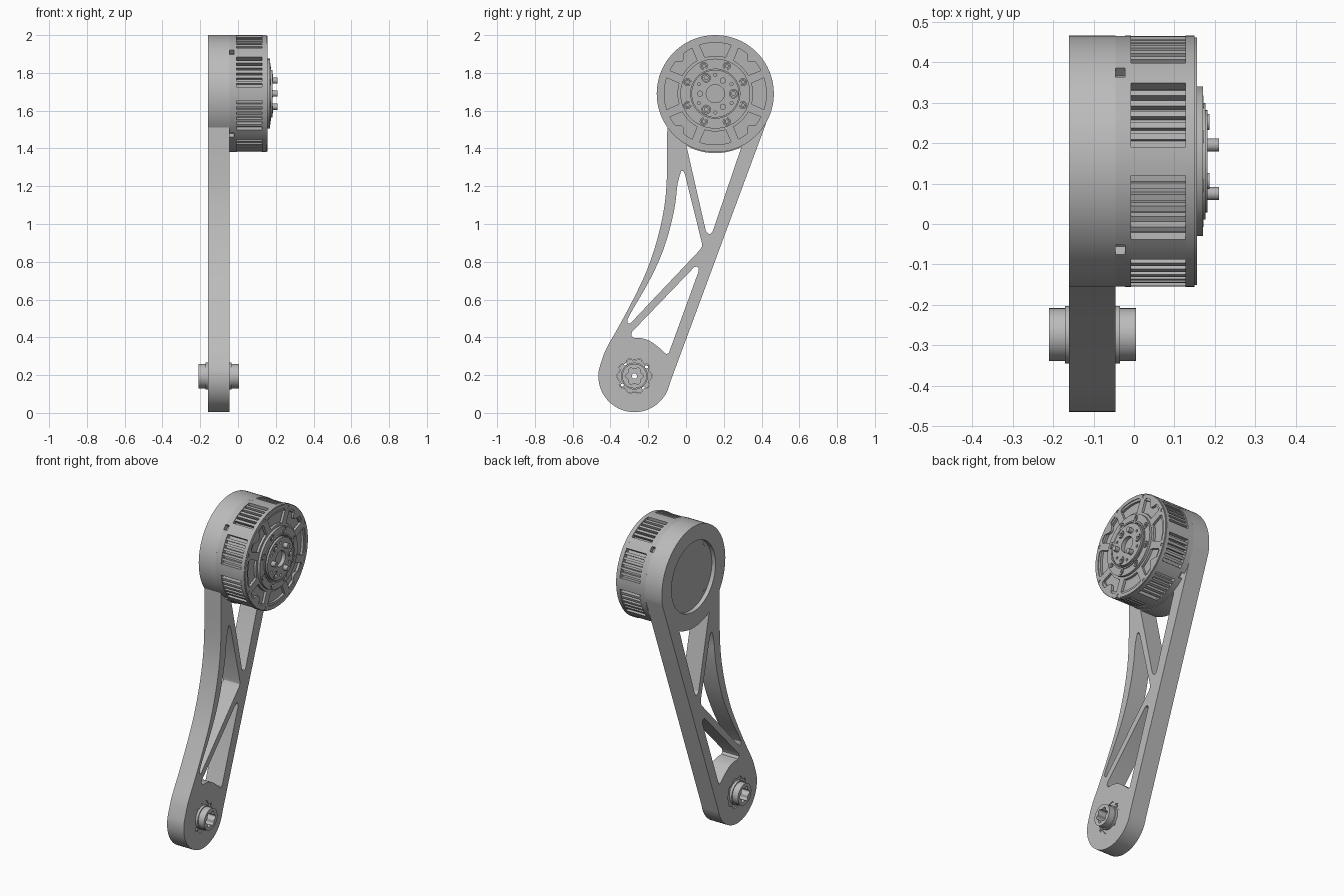
import bpy, bmesh
from math import sin, cos, radians
from mathutils import Matrix, Vector

cube = bpy.data.objects.get("Cube")
if cube:
    bpy.data.objects.remove(cube, do_unlink=True)


def material(name, grey):
    m = bpy.data.materials.new(name)
    m.use_nodes = True
    m.diffuse_color = (grey, grey, grey, 1)
    bsdf = next(n for n in m.node_tree.nodes if n.type == 'BSDF_PRINCIPLED')
    bsdf.inputs["Base Color"].default_value = (grey, grey, grey, 1)
    return m


ARM = material("light grey", 0.5)
MOTOR = material("mid grey", 0.45)

HUB = (0.155, 1.69)       # motor axis in (y, z)
JOINT = (-0.273, 0.195)   # lower shaft axis in (y, z)
R = 0.31
# local x, y, z -> world y, z, x
TO_WORLD = Matrix(((0, 0, 1, 0), (1, 0, 0, 0), (0, 1, 0, 0), (0, 0, 0, 1)))
parts = []


def polar(c, r, a):
    return (c[0] + r * cos(radians(a)), c[1] + r * sin(radians(a)))


def arc(c, r, a0, a1, step=4):
    n = max(1, round(abs(a1 - a0) / step))
    return [polar(c, r, a0 + (a1 - a0) * i / n) for i in range(n + 1)]


def circle(c, r, n=96):
    return [polar(c, r, 360 * i / n) for i in range(n)]


def sector(c, r0, r1, a0, a1):
    return arc(c, r1, a0, a1) + arc(c, r0, a1, a0)


def flower(c, r, depth, lobes):
    return [polar(c, r + depth * cos(radians(a * lobes)), a) for a in range(0, 360, 3)]


def circles_around(c, ring, r, angles, n=16):
    return [circle(polar(c, ring, a), r, n) for a in angles]


def smooth_path(pts, n=4):
    """Catmull-Rom curve through the points."""
    p = [Vector(q) for q in pts]
    p = [2 * p[0] - p[1]] + p + [2 * p[-1] - p[-2]]
    out = []
    for a, b, c, d in zip(p, p[1:], p[2:], p[3:]):
        for i in range(n):
            t = i / n
            out.append(tuple(b + 0.5 * t * ((c - a) + t * ((2 * a - 5 * b + 4 * c - d)
                                                          + t * (3 * b - a - 3 * c + d)))))
    return out + [tuple(pts[-1])]


def plate(name, loops, x0, x1, mat=MOTOR):
    """Filled outlines (inner loops are holes) extruded from x0 to x1."""
    cu = bpy.data.curves.new(name, 'CURVE')
    cu.dimensions = '2D'
    cu.fill_mode = 'BOTH'
    cu.extrude = (x1 - x0) / 2
    for loop in loops:
        s = cu.splines.new('POLY')
        s.points.add(len(loop) - 1)
        for pt, (u, v) in zip(s.points, loop):
            pt.co = (u, v, 0, 1)
        s.use_cyclic_u = True
    tmp = bpy.data.objects.new(name + "_outline", cu)
    bpy.context.collection.objects.link(tmp)
    deps = bpy.context.evaluated_depsgraph_get()
    mesh = bpy.data.meshes.new_from_object(tmp.evaluated_get(deps))
    bpy.data.objects.remove(tmp, do_unlink=True)
    bpy.data.curves.remove(cu)
    mesh.transform(Matrix.Translation(((x0 + x1) / 2, 0, 0)) @ TO_WORLD)
    bm = bmesh.new()
    bm.from_mesh(mesh)
    bmesh.ops.remove_doubles(bm, verts=bm.verts, dist=1e-5)
    bmesh.ops.recalc_face_normals(bm, faces=bm.faces)
    bm.to_mesh(mesh)
    bm.free()
    mesh.materials.clear()
    mesh.materials.append(mat)
    ob = bpy.data.objects.new(name, mesh)
    bpy.context.collection.objects.link(ob)
    parts.append(ob)
    return ob


# --- Arm: outline with a curved front edge, truss windows and motor seat
front_edge = smooth_path([(-.1, 1.44), (-.1, 1.31), (-.105, 1.18), (-.12, 1.06), (-.153, .916),
                          (-.206, .757), (-.28, .6), (-.36, .45), (-.422, .34), (-.452, .26)])
outline = arc(HUB, R, -11.7, 215) + front_edge + arc(JOINT, 0.191, 170, 348.3)
long_window = smooth_path([(-.026, 1.28), (-.045, 1.21), (-.058, 1.1), (-.09, .958), (-.137, .82),
                           (-.206, .678), (-.28, .551), (-.311, .493)])
long_window += [(-.309, .475), (-.296, .472), (.074, .863), (.084, .88), (.084, .9),
                (-.005, 1.26), (-.014, 1.28)]
top_window = arc(HUB, 0.315, 241, 296) + [(.142, .963), (.133, .949), (.121, .946), (.105, .963)]
low_window = [(.045, .773), (-.285, .43), (-.29, .412), (-.28, .398)]
low_window += smooth_path([(-.24, .396), (-.2, .385), (-.153, .354), (-.106, .312)])
low_window += [(-.092, .314), (.066, .747), (.068, .765), (.058, .775)]
plate("arm", [outline, long_window, top_window, low_window,
              circle(HUB, 0.215), flower(JOINT, 0.09, 0.006, 10)], -0.16, -0.046, ARM)

# --- Motor back cover seated in the arm
plate("motor_back_cover", [circle(HUB, 0.2145)], -0.135, -0.04)
plate("back_cover_tabs", [sector(HUB, 0.195, 0.214, a - 4, a + 4) for a in range(45, 360, 90)],
      -0.136, -0.125)

# --- Motor housing: core, notched base ring, pillars and cooling fins
EIGHT = [22.5 + 45 * i for i in range(8)]
plate("motor_core", [circle(HUB, 0.283)], -0.045, 0.135)
plate("base_ring", [sector(HUB, 0.27, R, a + 3, a + 87) for a in range(45, 360, 90)],
      -0.046, -0.022)
plate("base_band", [circle(HUB, R), circle(HUB, 0.27)], -0.022, -0.008)
plate("housing_pillars", [sector(HUB, 0.275, R, a - 6.5, a + 6.5) for a in range(0, 360, 45)],
      -0.008, 0.127)
plate("cooling_fins", [sector(HUB, 0.275, 0.306, a + k - 1.4, a + k + 1.4)
                       for a in EIGHT for k in (-11, -5.5, 0, 5.5, 11)], -0.008, 0.127)
plate("front_band", [circle(HUB, R), circle(HUB, 0.27)], 0.127, 0.15)


# --- Front face: eight pockets, every second one with a bump in its outer wall
def pocket(a):
    bump = 0.04 if a % 90 else 0.0
    outer = []
    for i in range(-18, 19):
        edge = max(0, abs(i) - 15) / 3
        r = 0.284 - 0.014 * edge ** 2 - bump * max(0, cos(radians(i * 11)))
        outer.append(polar(HUB, r, a + i))
    return outer + arc(HUB, 0.2, a + 16, a - 16)


rim_screws = circles_around(HUB, 0.293, 0.009, EIGHT)
plate("front_face", [circle(HUB, 0.306)] + [pocket(a) for a in range(0, 360, 45)] + rim_screws,
      0.14, 0.155)
plate("rim_screws", circles_around(HUB, 0.293, 0.007, EIGHT), 0.13, 0.153)

# --- Output hub: stepped discs, screws and drive pins
BORE = circle(HUB, 0.048, 48)
plate("hub_flange", [circle(HUB, 0.185), circle(HUB, 0.13)]
      + circles_around(HUB, 0.159, 0.019, EIGHT, 24), 0.14, 0.17)
plate("hub_screws", [c for r in (0.016, 0.008)
                     for c in circles_around(HUB, 0.159, r, EIGHT)], 0.14, 0.172)
plate("hub_collar", [circle(HUB, 0.144), circle(HUB, 0.135)], 0.17, 0.176)
SCREWS, PINS = (0, 120, 240), (60, 180, 300)
plate("output_disc", [circle(HUB, 0.126), BORE]
      + circles_around(HUB, 0.097, 0.023, SCREWS, 24)
      + circles_around(HUB, 0.1, 0.008, (30, 90, 150, 210, 270, 330)), 0.14, 0.182)
plate("disc_floor", [circle(HUB, 0.132)], 0.13, 0.158)
plate("disc_screws", [c for r in (0.02, 0.01)
                      for c in circles_around(HUB, 0.097, r, SCREWS)], 0.15, 0.186)
plate("drive_pins", circles_around(HUB, 0.08, 0.016, PINS, 24), 0.15, 0.21)

# --- Lower joint: lobed flange and splined hollow shaft through the arm
socket = flower(JOINT, 0.042, 0.006, 6)
plate("joint_insert", [flower(JOINT, 0.088, 0.006, 10), circle(JOINT, 0.05, 48)]
      + circles_around(JOINT, 0.08, 0.008, (37, 127, 217, 307)), -0.155, -0.05, ARM)
plate("joint_flange", [circle(JOINT, 0.071), circle(JOINT, 0.05, 48)], -0.171, -0.035, ARM)
plate("joint_shaft", [circle(JOINT, 0.065), socket], -0.21, 0.005, ARM)
plate("shaft_web", [circle(JOINT, 0.05, 48), circle(JOINT, 0.014, 24)], -0.12, -0.07, ARM)

# --- Smooth rounded walls, keep corners sharp
bpy.ops.object.select_all(action='DESELECT')
for ob in parts:
    ob.select_set(True)
bpy.context.view_layer.objects.active = parts[0]
bpy.ops.object.shade_smooth_by_angle(angle=radians(30))
